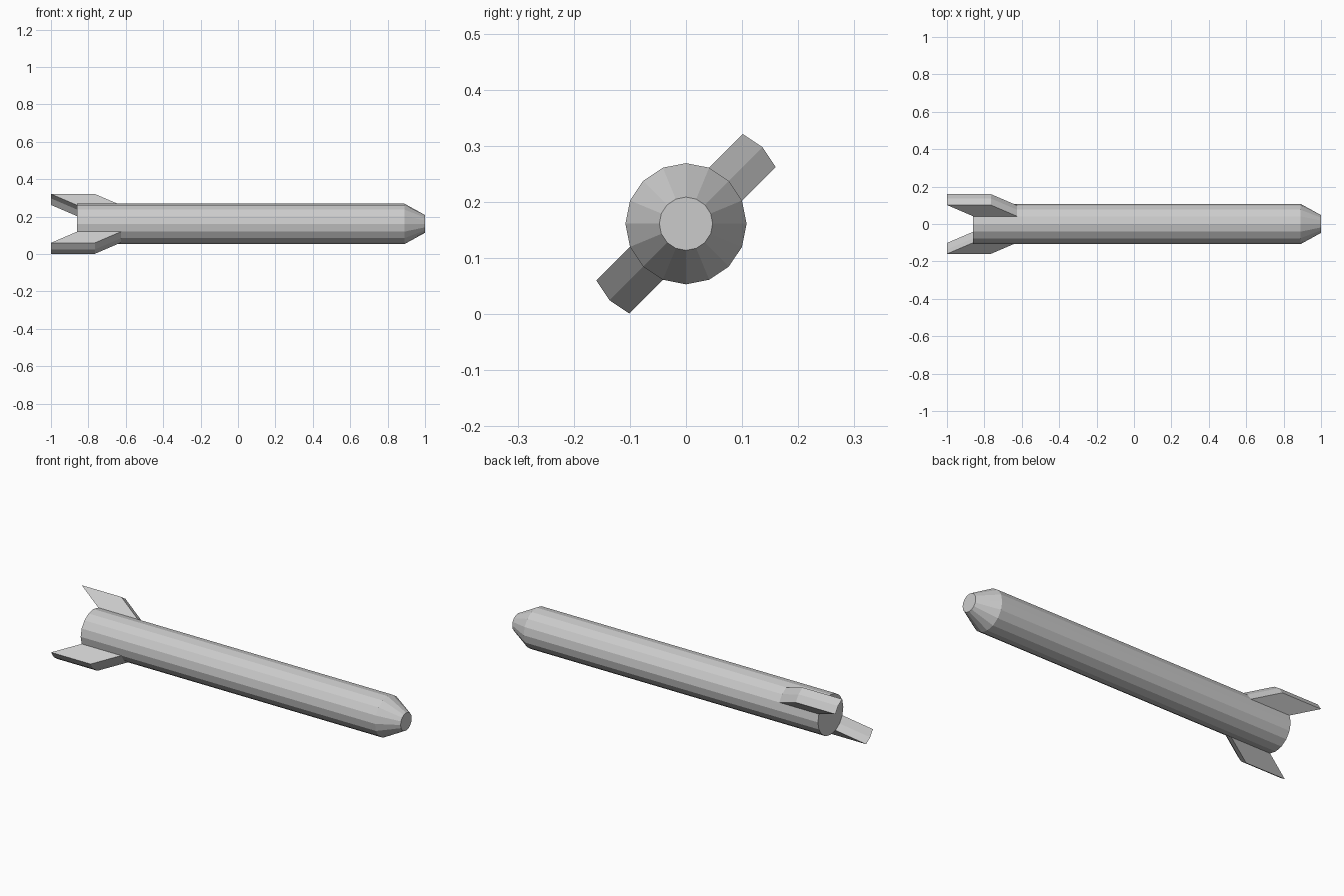
import bpy, bmesh, math
from mathutils import Vector

if "Cube" in bpy.data.objects:
    bpy.data.objects.remove(bpy.data.objects["Cube"])

SIDES, CZ = 16, 0.161
# Lathe stations along x: tail, fin front, shoulder, nose tip
STATIONS = [(-0.86, 0.108), (-0.625, 0.108), (0.89, 0.108), (1.0, 0.0475)]

bm = bmesh.new()


def ring(x, r):
    return [bm.verts.new((x, r * math.cos(2 * math.pi * i / SIDES),
                          CZ + r * math.sin(2 * math.pi * i / SIDES)))
            for i in range(SIDES)]


# Body tube and tapered nose
rings = [ring(x, r) for x, r in STATIONS]
bands = []
for a, b in zip(rings, rings[1:]):
    bands.append([bm.faces.new((a[i], a[(i + 1) % SIDES], b[(i + 1) % SIDES], b[i]))
                  for i in range(SIDES)])
bm.faces.new(rings[0])
bm.faces.new(rings[-1])

# Two opposite swept fins, each pulled out of a pair of tail facets
for start, sign in ((1, 1), (9, -1)):
    out = bmesh.ops.extrude_face_region(bm, geom=bands[0][start:start + 2])
    tip = [g for g in out["geom"] if isinstance(g, bmesh.types.BMVert)]
    bmesh.ops.translate(bm, verts=tip, vec=Vector((-0.14, 0.06 * sign, 0.06 * sign)))
    old = [f for f in bands[0][start:start + 2] if f.is_valid]
    if old:
        bmesh.ops.delete(bm, geom=old, context='FACES')

bmesh.ops.recalc_face_normals(bm, faces=bm.faces[:])
mesh = bpy.data.meshes.new("finned_tube_body")
bm.to_mesh(mesh)
bm.free()
bpy.context.collection.objects.link(bpy.data.objects.new("finned_tube_body", mesh))
